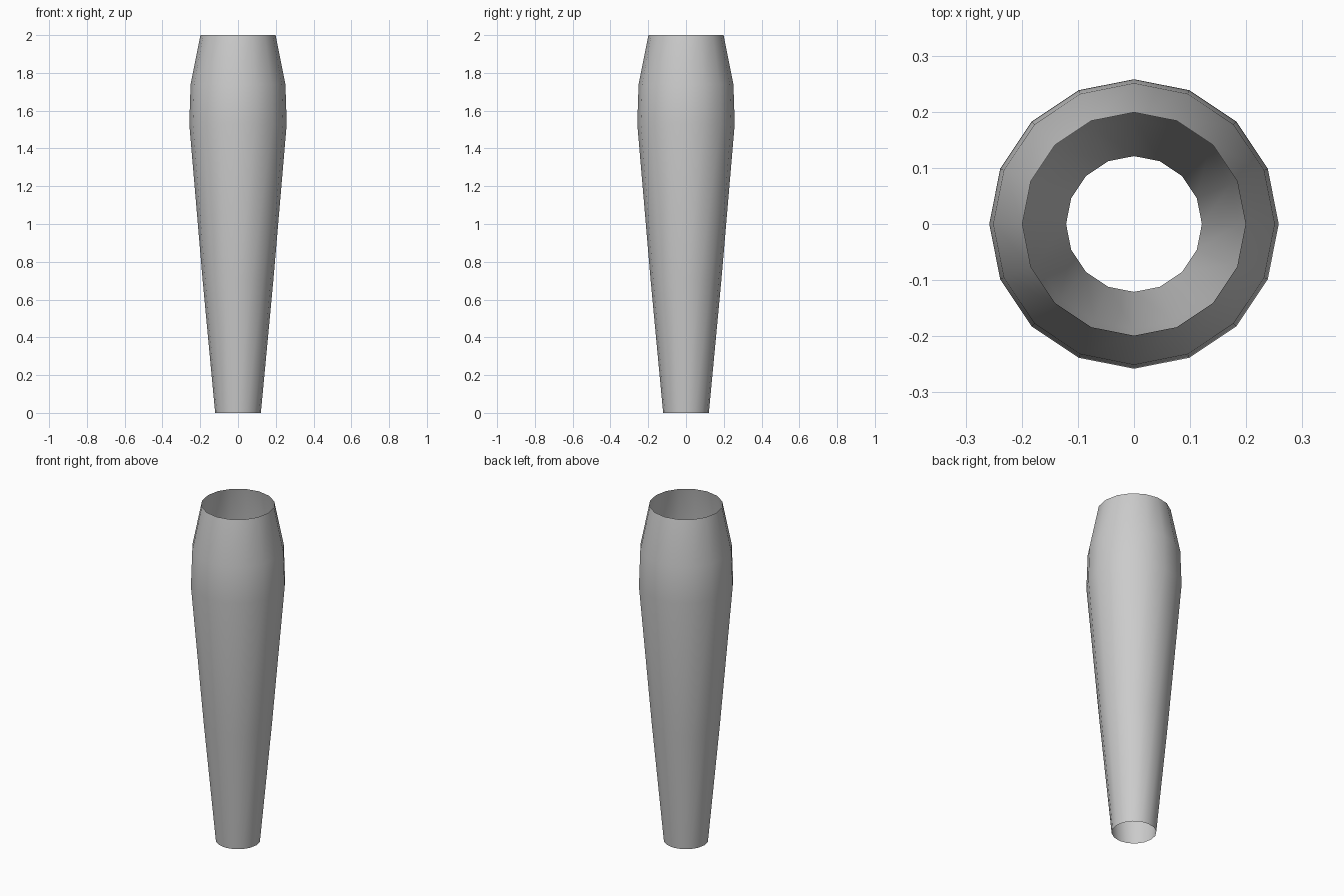
import bpy, bmesh
from math import cos, sin, tau

if "Cube" in bpy.data.objects:
    bpy.data.objects.remove(bpy.data.objects["Cube"])

SIDES = 16
# Radius and height of each ring, bottom to top
PROFILE = [(0.121, 0.0), (0.187, 0.7), (0.258, 1.53), (0.251, 1.74), (0.199, 2.0)]

# Open tapered sleeve, one skin thick
bm = bmesh.new()
rings = [[bm.verts.new((r * cos(tau * i / SIDES), r * sin(tau * i / SIDES), z))
          for i in range(SIDES)] for r, z in PROFILE]
for low, high in zip(rings, rings[1:]):
    for i in range(SIDES):
        j = (i + 1) % SIDES
        bm.faces.new((low[i], low[j], high[j], high[i])).smooth = True

mesh = bpy.data.meshes.new("tapered_sleeve")
bm.to_mesh(mesh)
bm.free()
sleeve = bpy.data.objects.new("tapered_sleeve", mesh)
bpy.context.collection.objects.link(sleeve)
